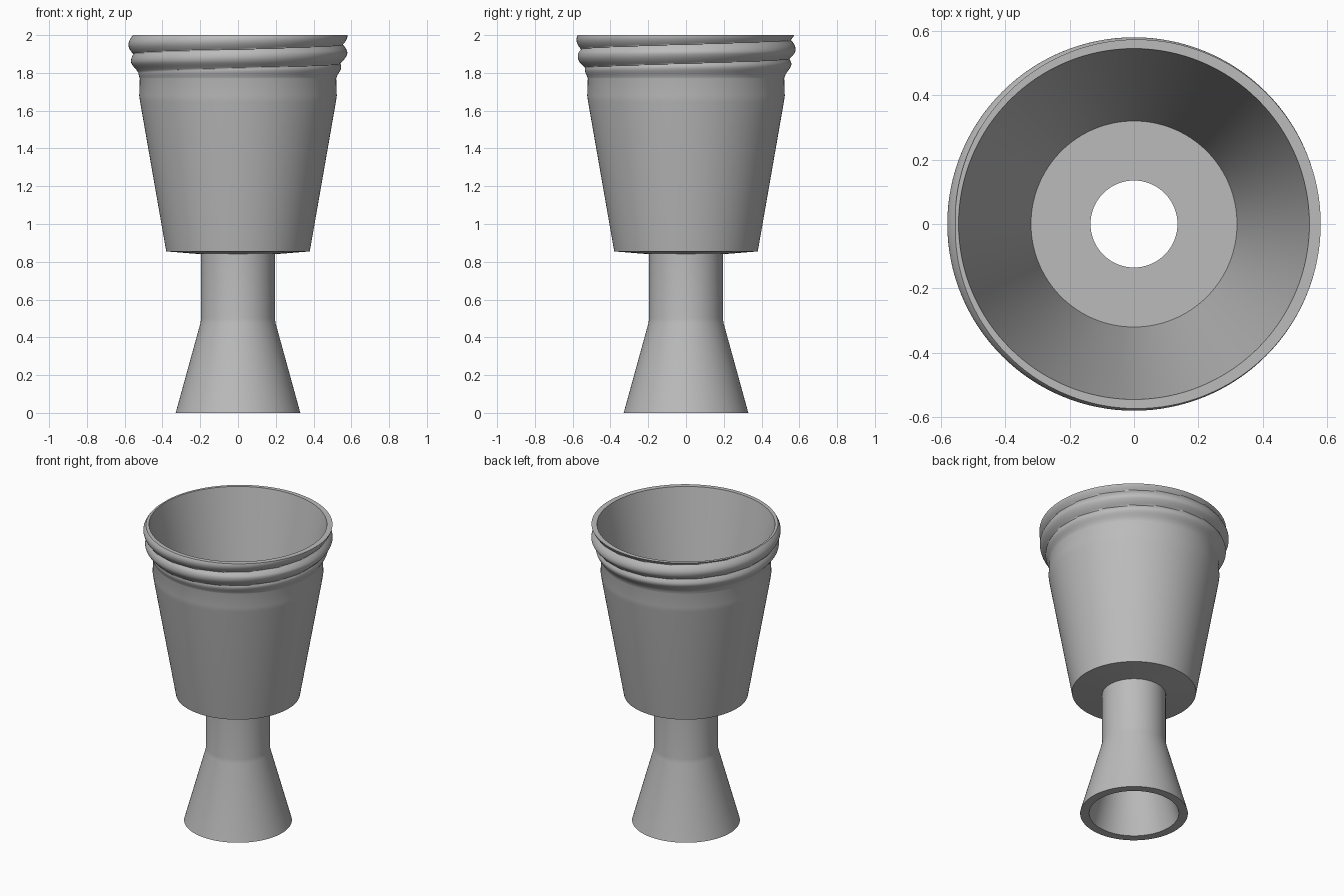
import bpy, bmesh, math

if "Cube" in bpy.data.objects:
    bpy.data.objects.remove(bpy.data.objects["Cube"], do_unlink=True)

SEGMENTS = 128
THREAD_BASE, TOP, PITCH = 1.77, 2.0, 0.1

grey = bpy.data.materials.new("plain grey")
grey.use_nodes = True
colour = (0.5, 0.5, 0.5, 1)
grey.diffuse_color = colour
grey.node_tree.nodes["Principled BSDF"].inputs["Base Color"].default_value = colour


def thread_radius(z, angle):
    """Flared neck with a rounded right-handed thread that fades in."""
    t = (z - THREAD_BASE) / (TOP - THREAD_BASE)
    fade = min(1, t / 0.4)
    fade = fade * fade * (3 - 2 * fade)
    turn = (z - 1.9) / PITCH - angle / math.tau
    bulge = abs(math.cos(math.pi * turn)) ** 0.9
    base = 0.52 + 0.035 * min(1, t / 0.6)
    return base + 0.025 * fade * bulge


def lathe(name, outline):
    """Spin a closed outline of (radius or radius function, height)."""
    bm = bmesh.new()
    rings = []
    for radius, z in outline:
        ring = []
        for i in range(SEGMENTS):
            a = math.tau * i / SEGMENTS
            r = radius(z, a) if callable(radius) else radius
            ring.append(bm.verts.new((r * math.cos(a), r * math.sin(a), z)))
        rings.append(ring)
    for k, low in enumerate(rings):
        high = rings[(k + 1) % len(rings)]
        for i in range(SEGMENTS):
            j = (i + 1) % SEGMENTS
            bm.faces.new((low[i], low[j], high[j], high[i]))
    bmesh.ops.recalc_face_normals(bm, faces=bm.faces)
    mesh = bpy.data.meshes.new(name)
    bm.to_mesh(mesh)
    bm.free()
    mesh.materials.append(grey)
    obj = bpy.data.objects.new(name, mesh)
    bpy.context.collection.objects.link(obj)
    bpy.ops.object.select_all(action='DESELECT')
    obj.select_set(True)
    bpy.context.view_layer.objects.active = obj
    bpy.ops.object.shade_smooth_by_angle(angle=math.radians(35))
    return obj


# Outside: flared foot, straight stem, tapered cup and plain collar
foot_and_stem = [(0.33, 0), (0.199, 0.475), (0.195, 0.5), (0.195, 0.84)]
cup_outside = [(0.38, 0.855), (0.518, 1.645), (0.523, 1.68)]

# Threaded neck, sampled finely up to the rim
ROWS = 46
neck = [(thread_radius, THREAD_BASE + (TOP - THREAD_BASE) * i / ROWS)
        for i in range(ROWS + 1)]

# Inside: tapered bowl, flat floor and a bore that opens through the foot
inside = [(0.545, TOP), (0.32, 0.9), (0.135, 0.9), (0.135, 0.5),
          (0.139, 0.475), (0.275, 0)]

lathe("threaded_cup_on_stem", foot_and_stem + cup_outside + neck + inside)
